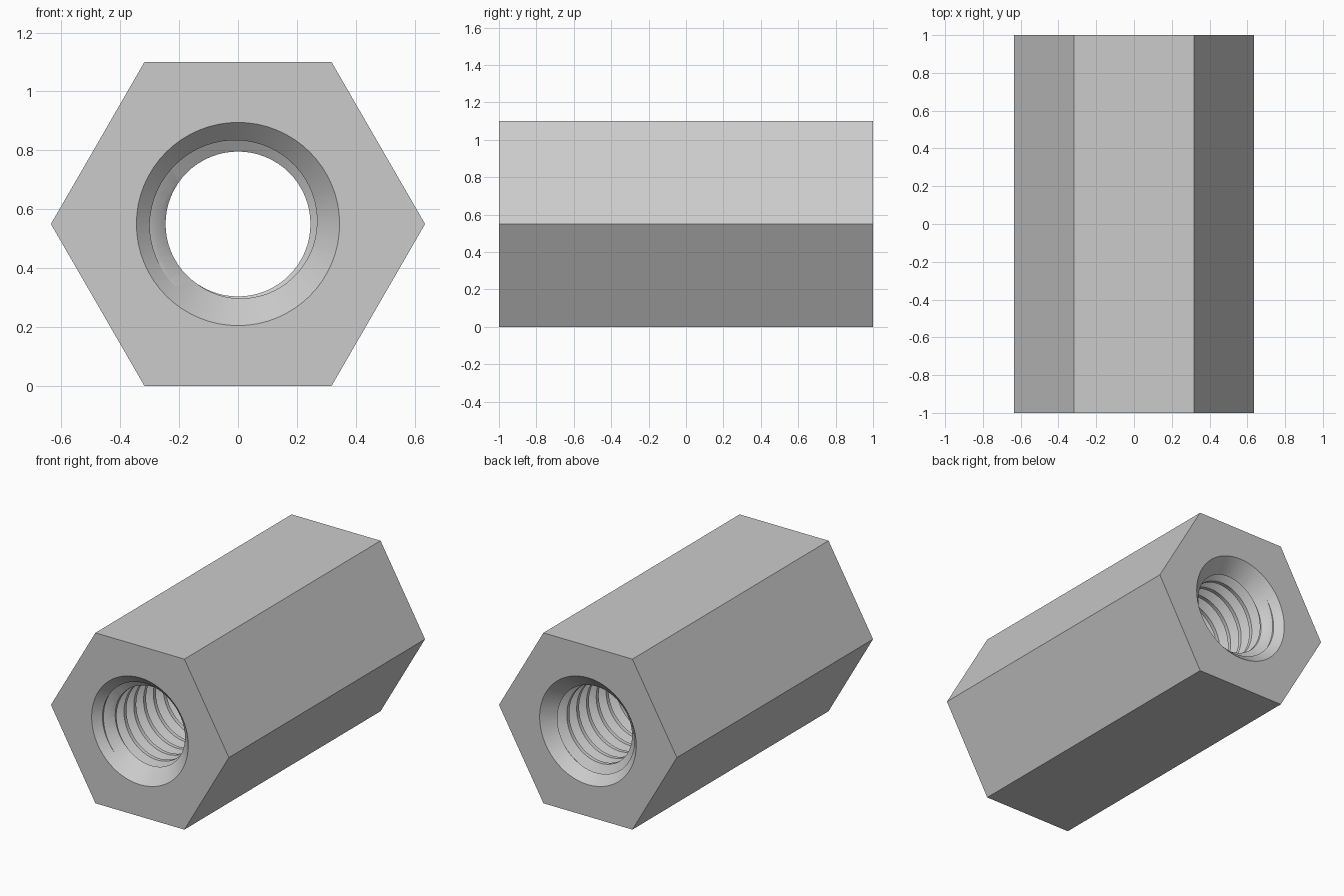
import bpy, bmesh, math
from mathutils import Matrix

cube = bpy.data.objects.get("Cube")
if cube:
    bpy.data.objects.remove(cube, do_unlink=True)

MID = 0.55            # height of the bore axis
HEX_R = 0.55 / math.cos(math.pi / 6)
PITCH = 0.1
MINOR, MAJOR = 0.246, 0.30
MOUTH = 0.345         # countersink radius at the end faces
STEPS = 64            # segments per thread turn

steel = bpy.data.materials.new("light_grey_metal")
steel.use_nodes = True
steel.diffuse_color = (0.6, 0.6, 0.6, 1)
steel.node_tree.nodes["Principled BSDF"].inputs["Base Color"].default_value = (0.6, 0.6, 0.6, 1)


def finish(name, bm):
    bmesh.ops.recalc_face_normals(bm, faces=bm.faces)
    mesh = bpy.data.meshes.new(name)
    bm.to_mesh(mesh)
    bm.free()
    mesh.materials.append(steel)
    obj = bpy.data.objects.new(name, mesh)
    bpy.context.collection.objects.link(obj)
    return obj


def cone_along_y(name, sides, r_front, r_back, y_front, y_back):
    bm = bmesh.new()
    bmesh.ops.create_cone(bm, cap_ends=True, segments=sides, radius1=r_front,
                          radius2=r_back, depth=y_back - y_front)
    # local +z becomes +y
    bm.transform(Matrix.Translation((0, (y_front + y_back) / 2, MID))
                 @ Matrix.Rotation(-math.pi / 2, 4, 'X'))
    return finish(name, bm)


def thread_cutter():
    # one helical strip: root flat, flank, crest flat, flank
    flank = (MAJOR - MINOR) * math.tan(math.pi / 6)
    root = PITCH / 8
    profile = [(0, MAJOR), (root, MAJOR), (root + flank, MINOR), (PITCH - flank, MINOR)]
    start, count = -1.255, 25 * STEPS
    bm = bmesh.new()
    grid = []
    for k in range(count + 1):
        a = 2 * math.pi * k / STEPS
        y = start + PITCH * k / STEPS
        grid.append([bm.verts.new((-r * math.cos(a), y + dy, MID + r * math.sin(a)))
                     for dy, r in profile])
    for k in range(count):
        for p in range(3):
            bm.faces.new((grid[k][p], grid[k + 1][p], grid[k + 1][p + 1], grid[k][p + 1]))
        if k + 1 + STEPS <= count:
            bm.faces.new((grid[k][3], grid[k + 1][3],
                          grid[k + 1 + STEPS][0], grid[k + STEPS][0]))
    # close both ends with fans outside the body
    rim = [e for e in bm.edges if e.is_boundary]
    tips = {s: bm.verts.new((0, s * 1.6, MID)) for s in (-1, 1)}
    for e in rim:
        side = 1 if e.verts[0].co.y > 0 else -1
        bm.faces.new((e.verts[0], e.verts[1], tips[side]))
    return finish("thread_cutter", bm)


# Hexagonal body with corners pointing sideways
body = cone_along_y("threaded_hex_spacer", 6, HEX_R, HEX_R, -1, 1)
lo = min(v.co.z for v in body.data.vertices)
if lo < -0.01:
    body.data.transform(Matrix.Translation((0, 0, MID))
                        @ Matrix.Rotation(math.pi / 6, 4, 'Y')
                        @ Matrix.Translation((0, 0, -MID)))

# Threaded bore and a countersink at each end
wide, narrow = MOUTH + 0.1, MOUTH - 0.2
cutters = [
    thread_cutter(),
    cone_along_y("front_countersink_cutter", STEPS, wide, narrow, -1.1, -0.8),
    cone_along_y("back_countersink_cutter", STEPS, narrow, wide, 0.8, 1.1),
]
bpy.ops.object.select_all(action='DESELECT')
bpy.context.view_layer.objects.active = body
body.select_set(True)
for cutter in cutters:
    cutter.hide_render = True
    mod = body.modifiers.new(cutter.name, 'BOOLEAN')
    mod.operation = 'DIFFERENCE'
    mod.solver = 'EXACT'
    mod.object = cutter
    bpy.ops.object.modifier_apply(modifier=mod.name)
    bpy.data.objects.remove(cutter, do_unlink=True)

bpy.ops.object.shade_smooth_by_angle(angle=math.radians(25))
